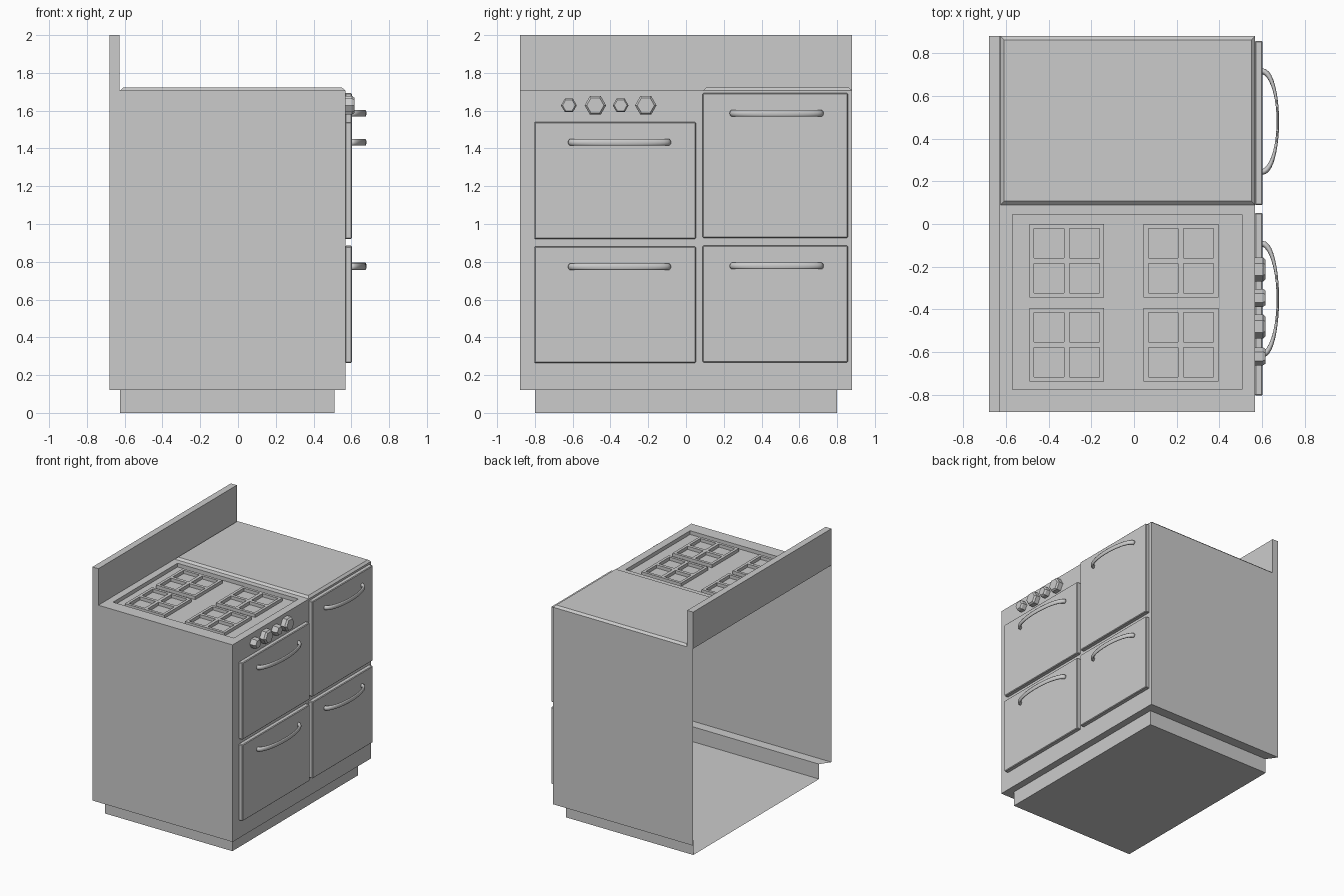
import bpy, bmesh, math

if "Cube" in bpy.data.objects:
    bpy.data.objects.remove(bpy.data.objects["Cube"])


def finish(name, bm, smooth=False):
    bmesh.ops.recalc_face_normals(bm, faces=bm.faces)
    mesh = bpy.data.meshes.new(name)
    bm.to_mesh(mesh)
    bm.free()
    for p in mesh.polygons:
        p.use_smooth = smooth
    ob = bpy.data.objects.new(name, mesh)
    bpy.context.collection.objects.link(ob)
    return ob


def rect(bm, x0, x1, y0, y1, z):
    return [bm.verts.new(c) for c in ((x0, y0, z), (x1, y0, z), (x1, y1, z), (x0, y1, z))]


def bridge(bm, a, b, skip=()):
    n = len(a)
    for i in range(n):
        if i not in skip:
            j = (i + 1) % n
            bm.faces.new((a[i], a[j], b[j], b[i]))


def box(name, x0, x1, y0, y1, z0, z1, chamfer=0.0, top_inset=0.0):
    bm = bmesh.new()
    t = top_inset
    a = rect(bm, x0, x1, y0, y1, z0)
    b = rect(bm, x0 + t, x1 - t, y0 + t, y1 - t, z1)
    bridge(bm, a, b)
    bm.faces.new(a[::-1])
    bm.faces.new(b)
    ob = finish(name, bm)
    if chamfer:
        m = ob.modifiers.new("chamfer", "BEVEL")
        m.width, m.segments = chamfer, 1
    return ob


TOP = 1.706

# cabinet shell: plinth, walls and sunken cooktop, open along the -x side
bm = bmesh.new()
loops = [rect(bm, *r) for r in (
    (-0.625, 0.51, -0.80, 0.80, 0.0),
    (-0.625, 0.51, -0.80, 0.80, 0.12),
    (-0.68, 0.568, -0.88, 0.88, 0.12),
    (-0.68, 0.568, -0.88, 0.88, TOP),
    (-0.57, 0.506, -0.775, 0.045, TOP),
    (-0.57, 0.506, -0.775, 0.045, TOP - 0.03))]
for i in range(5):
    bridge(bm, loops[i], loops[i + 1], skip=(3,) if i < 3 else ())
bm.faces.new(loops[0][::-1])
bm.faces.new(loops[5])
finish("cabinet", bm)

# backsplash and worktop lid
box("backsplash", -0.68, -0.627, -0.88, 0.88, TOP, 2.0)
box("worktop_lid", -0.625, 0.568, 0.09, 0.88, TOP, 1.722, top_inset=0.017)


# burner grates: a plate with four square openings, extruded upward
def grate(name, x, y):
    bm = bmesh.new()
    cuts = (0, 0.022, 0.162, 0.188, 0.328, 0.35)
    v = [[bm.verts.new((x + a, y + b * 0.985, TOP - 0.03)) for b in cuts] for a in cuts]
    for i in range(5):
        for j in range(5):
            if not (i % 2 and j % 2):
                bm.faces.new((v[i][j], v[i + 1][j], v[i + 1][j + 1], v[i][j + 1]))
    ext = bmesh.ops.extrude_face_region(bm, geom=bm.faces[:])
    up = [e for e in ext["geom"] if isinstance(e, bmesh.types.BMVert)]
    bmesh.ops.translate(bm, verts=up, vec=(0, 0, 0.026))
    finish(name, bm)


for i, gx in enumerate((-0.49, 0.045)):
    for j, gy in enumerate((-0.738, -0.345)):
        grate(f"burner_grate_{i}_{j}", gx, gy)


# arched handle: flattened section swept along a half ellipse
def handle(name, yc, half, z, segs=20, sides=10):
    bm = bmesh.new()
    rings = []
    for k in range(segs + 1):
        t = math.pi * k / segs
        px, py = 0.6 + 0.074 * math.sin(t), yc + (half - 0.012) * math.cos(t)
        nx, ny = math.sin(t) / 0.074, math.cos(t) / half
        ln = math.hypot(nx, ny)
        nx, ny = nx / ln, ny / ln
        w = 0.006 + 0.008 * abs(math.cos(t)) ** 3
        ring = []
        for s in range(sides):
            a = 2 * math.pi * s / sides
            ring.append(bm.verts.new((px + nx * w * math.cos(a), py + ny * w * math.cos(a),
                                      z + 0.018 * math.sin(a))))
        rings.append(ring)
    for a, b in zip(rings, rings[1:]):
        bridge(bm, a, b)
    bm.faces.new(rings[0])
    bm.faces.new(rings[-1][::-1])
    finish(name, bm, smooth=True)


# doors with their handles: y0, y1, z0, z1, handle centre, half length, height
doors = {
    "oven_upper": (-0.803, 0.052, 0.921, 1.54, -0.352, 0.272, 1.432),
    "oven_lower": (-0.803, 0.052, 0.265, 0.88, -0.352, 0.272, 0.774),
    "side_upper": (0.088, 0.857, 0.926, 1.693, 0.48, 0.248, 1.586),
    "side_lower": (0.088, 0.857, 0.268, 0.885, 0.48, 0.248, 0.778),
}
for n, (y0, y1, z0, z1, yc, half, hz) in doors.items():
    box(n + "_door", 0.566, 0.603, y0, y1, z0, z1, chamfer=0.005)
    handle(n + "_handle", yc, half, hz)

# hexagonal control knobs with chamfered fronts
for k, (y, r) in enumerate(((-0.62, 0.042), (-0.48, 0.057), (-0.346, 0.042), (-0.213, 0.057))):
    bm = bmesh.new()
    rings = []
    for x, f in ((0.566, 1.0), (0.604, 1.0), (0.617, 0.8)):
        rings.append([bm.verts.new((x, y + r * f * math.cos(math.pi * s / 3),
                                    1.628 + r * f * math.sin(math.pi * s / 3))) for s in range(6)])
    bridge(bm, rings[0], rings[1])
    bridge(bm, rings[1], rings[2])
    bm.faces.new(rings[0][::-1])
    bm.faces.new(rings[2])
    finish(f"control_knob_{k}", bm)
